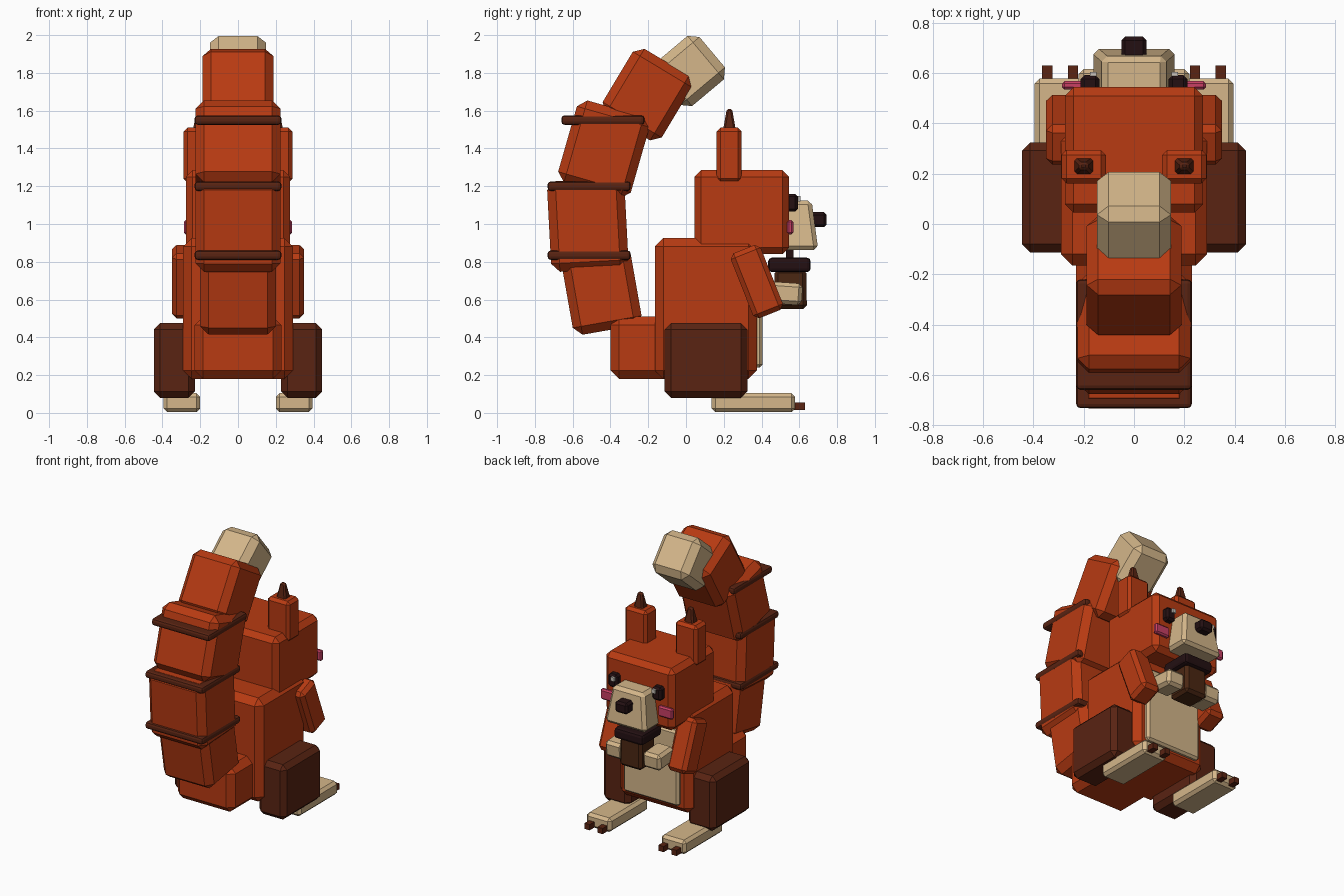
import bpy
import bmesh
from math import radians

cube = bpy.data.objects.get("Cube")
if cube:
    bpy.data.objects.remove(cube, do_unlink=True)


def material(name, rgb):
    mat = bpy.data.materials.new(name)
    mat.use_nodes = True
    color = (*rgb, 1)
    mat.diffuse_color = color
    mat.node_tree.nodes["Principled BSDF"].inputs["Base Color"].default_value = color
    return mat


FUR = material("orange fur", (0.48, 0.043, 0.006))
CREAM = material("cream", (0.66, 0.47, 0.255))
BROWN = material("dark brown", (0.1, 0.017, 0.006))
BLACK = material("brown black", (0.017, 0.005, 0.006))
PINK = material("cheek pink", (0.58, 0.05, 0.13))
NUT = material("nut brown", (0.07, 0.02, 0.006))
WHITE = material("eye highlight", (0.6, 0.55, 0.5))


def block(name, mat, x, y, z, bevel=0.02, tilt=0, taper=(1, 1), front_shift=0, segments=1):
    """Chamfered box from three (low, high) ranges, with an optional top taper and tilt about x."""
    size = [b - a for a, b in (x, y, z)]
    bm = bmesh.new()
    bmesh.ops.create_cube(bm, size=1)
    for v in bm.verts:
        top = v.co.z > 0
        v.co = [c * s for c, s in zip(v.co, size)]
        if top:
            v.co.x *= taper[0]
            v.co.y *= taper[1]
            if v.co.y > 0:
                v.co.y -= front_shift
    if bevel:
        bmesh.ops.bevel(bm, geom=bm.edges[:], offset=bevel, segments=segments,
                        profile=0.5, affect='EDGES')
    mesh = bpy.data.meshes.new(name)
    bm.to_mesh(mesh)
    bm.free()
    mesh.materials.append(mat)
    obj = bpy.data.objects.new(name, mesh)
    obj.location = [(a + b) / 2 for a, b in (x, y, z)]
    obj.rotation_euler.x = radians(tilt)
    bpy.context.collection.objects.link(obj)
    return obj


def pair(name, mat, x, y, z, **kw):
    """The same block on both sides of the body."""
    block("left_" + name, mat, x, y, z, **kw)
    block("right_" + name, mat, (-x[1], -x[0]), y, z, **kw)


def span(center, size):
    return center - size / 2, center + size / 2


# Body
block("body", FUR, (-0.29, 0.29), (-0.165, 0.375), (0.18, 0.925), bevel=0.045)
block("rump", FUR, (-0.23, 0.23), (-0.4, 0), (0.18, 0.51), bevel=0.045)
block("belly", CREAM, (-0.22, 0.22), (0.34, 0.405), (0.24, 0.78), bevel=0.015)

# Legs and feet
pair("thigh", BROWN, (0.228, 0.446), (-0.113, 0.325), (0.08, 0.475), bevel=0.033)
pair("foot", CREAM, (0.2, 0.395), (0.135, 0.578), (0.004, 0.105), bevel=0.02)
pair("outer_claw", BROWN, (0.325, 0.366), (0.56, 0.63), (0.015, 0.056), bevel=0)
pair("inner_claw", BROWN, (0.222, 0.263), (0.56, 0.63), (0.015, 0.056), bevel=0)

# Arms and hands
pair("arm", FUR, (0.2, 0.35), span(0.375, 0.17), span(0.695, 0.37), bevel=0.025, tilt=21.6)
pair("hand", CREAM, (0.08, 0.22), (0.44, 0.615), (0.575, 0.69), bevel=0.02, tilt=-4)

# Nut held in the hands
block("nut", NUT, (-0.09, 0.09), (0.465, 0.64), (0.55, 0.76), bevel=0.02, taper=(0.96, 0.96))
block("nut_cap", BLACK, (-0.115, 0.115), (0.435, 0.66), (0.745, 0.822), segments=2)
block("nut_stem", BLACK, (-0.02, 0.02), (0.53, 0.57), (0.8, 0.88), bevel=0)

# Head
block("head", FUR, (-0.275, 0.275), (0.045, 0.545), (0.84, 1.285), bevel=0.035)
block("snout", CREAM, (-0.165, 0.165), (0.44, 0.7), (0.863, 1.125),
      taper=(0.76, 1), front_shift=0.035, bevel=0.022)
block("nose", BLACK, (-0.05, 0.05), (0.65, 0.745), (0.983, 1.063), bevel=0.015)
pair("eye", BLACK, (0.138, 0.212), (0.53, 0.592), (1.065, 1.16), bevel=0.015)
pair("eye_highlight", WHITE, (0.15, 0.176), (0.57, 0.605), (1.12, 1.148), bevel=0)
pair("cheek", PINK, (0.17, 0.287), (0.535, 0.568), (0.945, 1.02), bevel=0.01)
pair("ear", FUR, (0.112, 0.288), (0.162, 0.295), (1.22, 1.51), bevel=0.02)
pair("ear_tuft", BROWN, (0.16, 0.24), (0.195, 0.265), (1.49, 1.61), taper=(0.45, 0.4), bevel=0.01)

# Tail segments: colour, half width, centre y, centre z, depth, length, tilt
TAIL = [
    (FUR, 0.2, -0.446, 0.645, 0.37, 0.42, 10),
    (FUR, 0.225, -0.52, 0.995, 0.41, 0.48, 3),
    (FUR, 0.225, -0.435, 1.395, 0.4, 0.45, -16),
    (FUR, 0.188, -0.205, 1.685, 0.365, 0.4, -31),
    (CREAM, 0.147, 0.02, 1.81, 0.3, 0.31, -50),
]
for i, (mat, half, y, z, depth, length, tilt) in enumerate(TAIL):
    block(f"tail_segment_{i + 1}", mat, (-half, half), span(y, depth), span(z, length),
          bevel=0.045, tilt=tilt)

# Tail bands
for i, (y, z) in enumerate([(-0.513, 0.835), (-0.513, 1.2), (-0.44, 1.55)]):
    block(f"tail_band_{i + 1}", BROWN, (-0.23, 0.23), span(y, 0.44), span(z, 0.05),
          bevel=0.017, segments=2)
